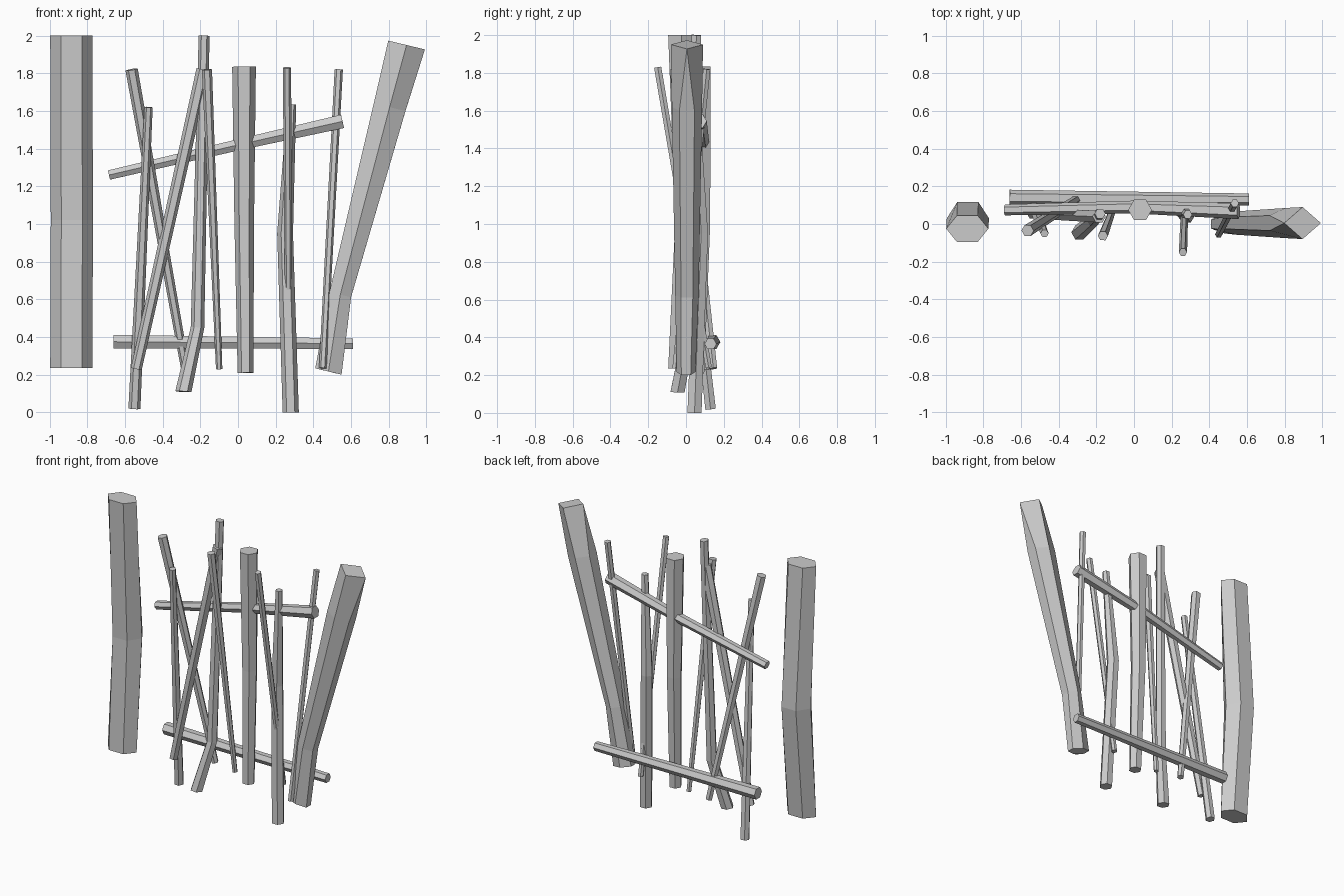
import bpy, bmesh
from math import sin, cos, tau, pi
from mathutils import Vector

if "Cube" in bpy.data.objects:
    bpy.data.objects.remove(bpy.data.objects["Cube"])


def stick(name, path, sides=6, turn=0.0, side_dir=(1, 0, 0), point_top=False):
    """Faceted stick through (x, y, z, radius[, depth radius]) stations."""
    bm = bmesh.new()
    centres = [Vector(p[:3]) for p in path]
    axis = (centres[-1] - centres[0]).normalized()
    u = Vector(side_dir)
    u = (u - axis * u.dot(axis)).normalized()
    v = axis.cross(u)
    rings = []
    for i, (p, c) in enumerate(zip(path, centres)):
        ru, rv = p[3], p[-1]
        ring = []
        for k in range(sides):
            a = tau * k / sides + turn
            if point_top and i == len(path) - 1:
                # pinch the hexagon into a four-cornered diamond
                cu, sv = cos(a), sin(a)
                a = (0 if cu > 0.1 else pi) if abs(cu) > 0.1 else (pi / 2 if sv > 0 else -pi / 2)
            ring.append(bm.verts.new(c + u * ru * cos(a) + v * rv * sin(a)))
        rings.append(ring)
    for lo, hi in zip(rings, rings[1:]):
        for k in range(sides):
            j = (k + 1) % sides
            bm.faces.new((lo[k], lo[j], hi[j], hi[k]))
    bm.faces.new(rings[0][::-1])
    bm.faces.new(rings[-1])
    bmesh.ops.remove_doubles(bm, verts=bm.verts[:], dist=0.0005)
    bmesh.ops.recalc_face_normals(bm, faces=bm.faces[:])
    mesh = bpy.data.meshes.new(name)
    bm.to_mesh(mesh)
    bm.free()
    ob = bpy.data.objects.new(name, mesh)
    bpy.context.collection.objects.link(ob)
    return ob


# gate posts
stick("left_post", [(-.885, -.025, .235, .112, .08), (-.882, .03, 1.02, .112, .1),
                    (-.885, -.025, 2.0, .112, .08)])
stick("right_post", [(.48, 0, .217, .083, .05), (.543, .005, .625, .068, .062),
                     (.805, .005, 1.62, .1, .08), (.895, .005, 1.95, .1, .085)],
      turn=pi / 6, point_top=True)

# cross rails
stick("lower_rail", [(-.66, .14, .375, .042), (.61, .13, .365, .032)], side_dir=(0, 0, 1), turn=pi / 6)
stick("upper_rail", [(-.685, .075, 1.26, .029), (0, .09, 1.42, .034), (.555, .068, 1.545, .042)],
      side_dir=(0, 0, 1), turn=pi / 6)

# upright and leaning pickets, bottom to top
pickets = {
    "outer_leaning_picket": [(-.28, .145, .235, .023), (-.565, -.035, 1.82, .033)],
    "outer_upright_picket": [(-.55, .13, .02, .032), (-.475, -.05, 1.62, .022)],
    "diagonal_picket": [(-.54, .055, .23, .029), (-.185, .04, 1.82, .036)],
    "tall_bent_picket": [(-.29, -.045, .11, .043), (-.215, .02, .45, .036),
                         (-.18, .055, 2.0, .029)],
    "thin_inner_picket": [(-.1, .11, .23, .017), (-.165, -.063, 1.82, .027)],
    "centre_picket": [(.04, .06, .21, .042), (.033, .083, 1.0, .052), (.032, .075, 1.835, .063)],
    "thin_forward_picket": [(.27, .12, .24, .019), (.26, -.15, 1.83, .022)],
    "low_bent_picket": [(.28, .045, 0, .043), (.25, .08, .95, .042), (.285, .05, 1.635, .024)],
    "thin_right_picket": [(.45, -.055, .235, .02), (.535, .11, 1.82, .022)],
}
for name, path in pickets.items():
    stick(name, path)
